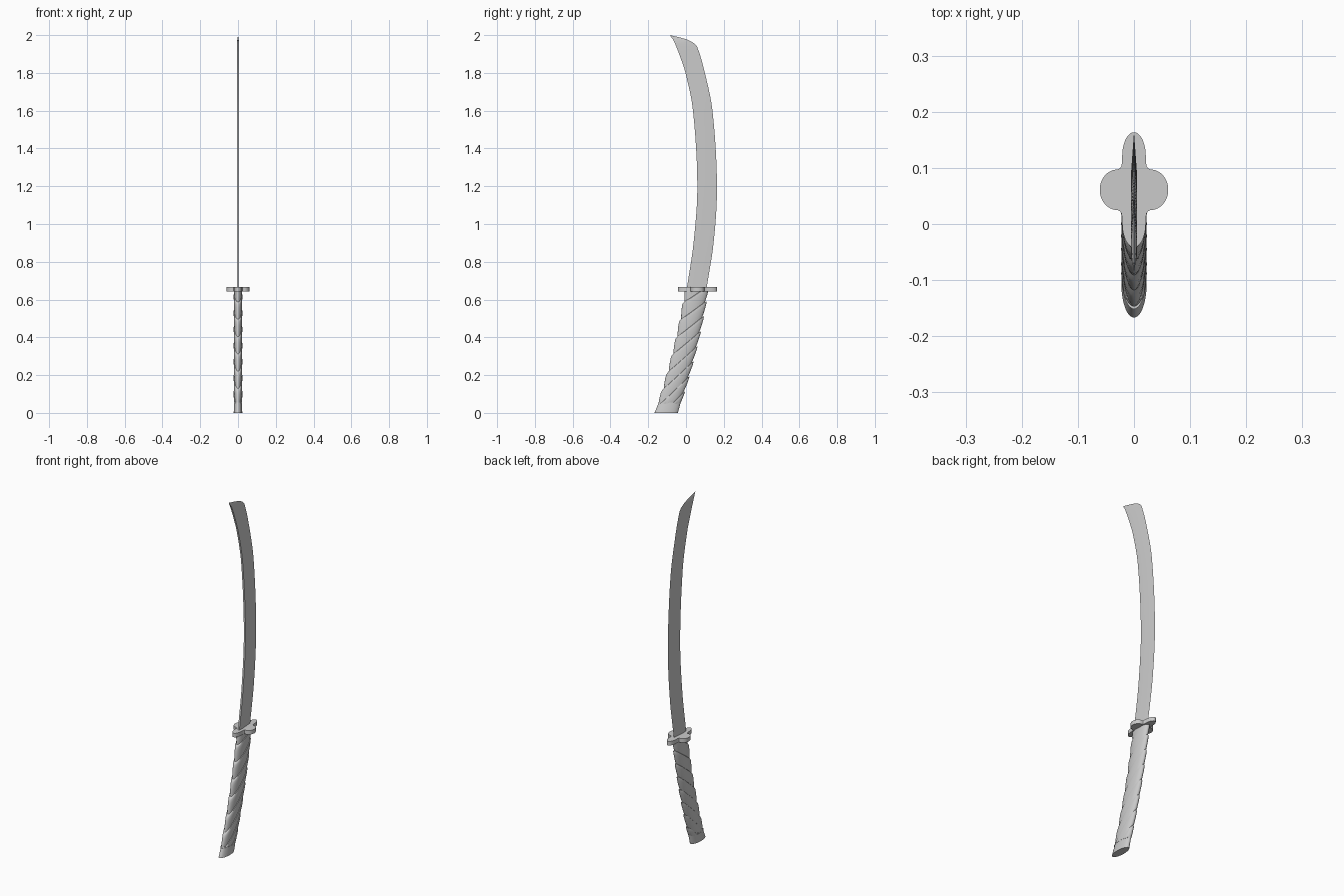
import bpy, math
from mathutils import Vector

if "Cube" in bpy.data.objects:
    bpy.data.objects.remove(bpy.data.objects["Cube"])


def make(name, verts, faces, angle=30):
    me = bpy.data.meshes.new(name)
    me.from_pydata(verts, [], faces)
    me.validate()
    ob = bpy.data.objects.new(name, me)
    bpy.context.collection.objects.link(ob)
    bpy.ops.object.select_all(action='DESELECT')
    ob.select_set(True)
    bpy.context.view_layer.objects.active = ob
    bpy.ops.object.mode_set(mode='EDIT')
    bpy.ops.mesh.select_all(action='SELECT')
    bpy.ops.mesh.remove_doubles(threshold=0.00005)
    bpy.ops.mesh.normals_make_consistent(inside=False)
    bpy.ops.object.mode_set(mode='OBJECT')
    bpy.ops.object.shade_smooth_by_angle(angle=math.radians(angle))
    return ob


def loft(name, rings, angle=30):
    n = len(rings[0])
    verts = [v for r in rings for v in r]
    faces = [(i * n + j, i * n + (j + 1) % n, (i + 1) * n + (j + 1) % n, (i + 1) * n + j)
             for i in range(len(rings) - 1) for j in range(n)]
    faces.append(tuple(reversed(range(n))))
    faces.append(tuple(range(len(verts) - n, len(verts))))
    return make(name, verts, faces, angle)


def spline(pts, steps=6):
    # smooth curve through points, spaced by chord length
    p = [Vector(q) for q in pts]
    t = [0.0]
    for a, b in zip(p, p[1:]):
        t.append(t[-1] + (b - a).length)
    last = len(p) - 1
    m = []
    for i in range(len(p)):
        a, b = max(i - 1, 0), min(i + 1, last)
        m.append((p[b] - p[a]) / (t[b] - t[a]))
    out = []
    for i in range(last):
        h = t[i + 1] - t[i]
        for k in range(steps):
            u = k / steps
            out.append(p[i] * (2*u**3 - 3*u**2 + 1) + m[i] * h * (u**3 - 2*u**2 + u)
                       + p[i + 1] * (3*u**2 - 2*u**3) + m[i + 1] * h * (u**3 - u**2))
    return out + [p[-1]]


# Blade: flat spine on -y, sharp edge on +y
spine = spline([(.003, .65), (.04, .9), (.06, 1.2), (.037, 1.6), (-.003, 1.8),
                (-.04, 1.91), (-.052, 1.94), (-.064, 1.968), (-.085, 2)])
edge = spline([(.107, .65), (.146, .9), (.164, 1.2), (.14, 1.6), (.095, 1.82),
               (.06, 1.935), (.042, 1.957), (0, 1.978), (-.085, 2)])
rings = []
for s, e in zip(spine, edge):
    mid = s.lerp(e, 0.3)
    k = min(1, (e - s).length / 0.08)
    rings.append([(-.005 * k, s.x, s.y), (.005 * k, s.x, s.y), (.0053 * k, mid.x, mid.y),
                  (0, e.x, e.y), (-.0053 * k, mid.x, mid.y)])
loft("blade", rings)

# Guard: four-lobed plate
quad = []
for i in range(13):
    a = math.pi / 2 * i / 12
    quad.append((.03 + .031 * math.sin(a), .036 * math.cos(a)))
quad.reverse()                                     # side lobe, then fillet, then long lobe
quad = quad[::1] + [(.025, .038), (.022, .043)]
for i in range(13):
    a = math.pi / 2 * i / 12
    quad.append((.021 * math.cos(a), .06 + .0425 * math.sin(a)))
# quad runs from the side tip to the long tip
quad = sorted(quad[:13], key=lambda q: q[1]) + quad[13:]
half = quad + [(-x, y) for x, y in reversed(quad[:-1])]
outline = half + [(x, -y) for x, y in reversed(half[1:-1])]
loft("guard", [[(x, .061 + y, z) for x, y in outline] for z in (.643, .666)])


# Handle
N = 64


def axis(z):
    return -.105 + .345 * z - .15 * z * z


def oval(z, k=1.0):
    return [(.022 * k * math.cos(2 * math.pi * j / N),
             axis(z) + .06 * k * math.sin(2 * math.pi * j / N), z) for j in range(N)]


# Pommel
loft("pommel", [oval(0, 1.03), oval(.03, 1.0), oval(.055, .97)])


# Grip wrap: tilted overlapping bands, each flaring upward to a lip
def band_ring(t, k):
    slope = 1.5 - .8 * min(max(t / .65, 0), 1)
    r = []
    for j in range(N):
        a = 2 * math.pi * j / N
        v = .057 * k * math.sin(a)
        z = min(max(t + slope * v, .05), .648)
        r.append((.0205 * k * math.cos(a), axis(z) + v, z))
    return r


pitch = .086
rings = []
for b in range(10):
    base = -.06 + b * pitch
    for u, k in ((0, .96), (.15, 1.0), (.4, 1.06), (.7, 1.1), (.9, 1.11), (.97, 1.07)):
        rings.append(band_ring(base + u * pitch, k))
loft("grip_wrap", rings, 35)
